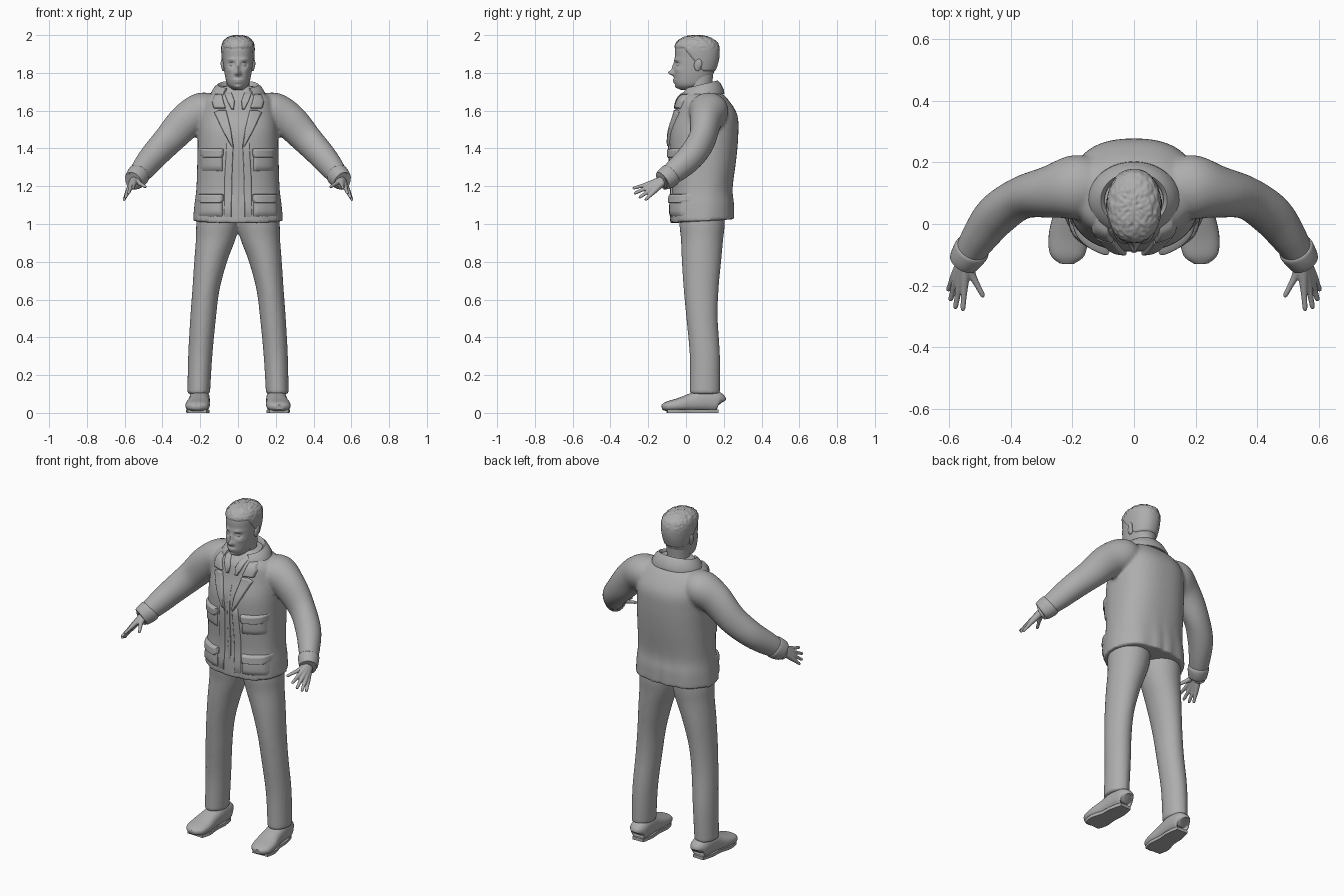
import bpy, bmesh, math
from mathutils import Vector, noise
from mathutils.bvhtree import BVHTree

if "Cube" in bpy.data.objects:
    bpy.data.objects.remove(bpy.data.objects["Cube"])

grey = bpy.data.materials.new("plain grey")
grey.use_nodes = True
grey.diffuse_color = (0.42, 0.42, 0.42, 1)
grey.node_tree.nodes["Principled BSDF"].inputs["Base Color"].default_value = grey.diffuse_color
SIDES = (("left", 1), ("right", -1))


def finish(bm, name, voxel=0, smooth=0, angle=60):
    """Turn a bmesh into a smooth shaded object, optionally fused by a remesh."""
    bmesh.ops.recalc_face_normals(bm, faces=bm.faces)
    mesh = bpy.data.meshes.new(name)
    bm.to_mesh(mesh)
    bm.free()
    ob = bpy.data.objects.new(name, mesh)
    bpy.context.collection.objects.link(ob)
    mesh.materials.append(grey)
    bpy.ops.object.select_all(action='DESELECT')
    ob.select_set(True)
    bpy.context.view_layer.objects.active = ob
    bpy.ops.object.shade_smooth_by_angle(angle=math.radians(angle))
    if voxel:
        mod = ob.modifiers.new("fuse", 'REMESH')
        mod.mode, mod.voxel_size, mod.use_smooth_shade = 'VOXEL', voxel, True
    if smooth:
        mod = ob.modifiers.new("soften", 'SMOOTH')
        mod.factor, mod.iterations = 0.5, smooth
    return ob


def spline(rows, steps):
    """Catmull-Rom interpolation of rows of numbers."""
    out = []
    for i in range(len(rows) - 1):
        a, b, c, d = (rows[max(0, min(len(rows) - 1, i + k))] for k in (-1, 0, 1, 2))
        for j in range(steps):
            t = j / steps
            out.append([q + t / 2 * (r - p + t * (2*p - 5*q + 4*r - s + t * (3*(q - r) + s - p)))
                        for p, q, r, s in zip(a, b, c, d)])
    return out + [list(rows[-1])]


def sweep(bm, rings, side=1, level=False, n=32, steps=5, power=2.0):
    """Loft rings of (x, y, z, half width, half depth), level or along the path."""
    rows = spline(rings, steps)
    centres = [Vector(r[:3]) for r in rows]
    loops, verts = [], []
    for i, r in enumerate(rows):
        u, v = Vector((1, 0, 0)), Vector((0, 1, 0))
        if not level:
            t = (centres[min(i + 1, len(rows) - 1)] - centres[max(i - 1, 0)]).normalized()
            u = t.cross(Vector((0, 0, 1))).normalized()
            v = u.cross(t)
        loop = []
        for k in range(n):
            a = math.tau * k / n
            c, s = (math.copysign(abs(f(a)) ** (2 / power), f(a)) for f in (math.cos, math.sin))
            p = centres[i] + u * c * r[3] + v * s * r[4]
            loop.append(bm.verts.new((p.x * side, p.y, p.z)))
        loops.append(loop)
        verts += loop
    for p, q in zip(loops, loops[1:]):
        for k in range(n):
            bm.faces.new((p[k], p[k-1], q[k-1], q[k]))
    bm.faces.new(loops[0])
    bm.faces.new(loops[-1][::-1])
    return verts


def ball(bm, centre, size):
    made = bmesh.ops.create_uvsphere(bm, u_segments=20, v_segments=12, radius=1)["verts"]
    for v in made:
        v.co = Vector([c + s * k for c, s, k in zip(centre, size, v.co)])


# Trousers: both legs and the seat fused together
bm = bmesh.new()
for _, s in SIDES:
    sweep(bm, [(.10, .085, 1.12, .11, .12), (.108, .085, 1.0, .113, .12), (.118, .085, .92, .105, .112),
               (.145, .082, .8, .087, .104), (.17, .08, .65, .072, .092), (.185, .085, .5, .068, .083),
               (.2, .1, .3, .064, .08), (.208, .1, .1, .06, .08)], s, True)
finish(bm, "trousers", .009, 4)

# Shoes and soles
for label, s in SIDES:
    bm = bmesh.new()
    sweep(bm, [(.2, .183, .05, .025, .03), (.2, .17, .058, .048, .052), (.203, .1, .066, .054, .06),
               (.207, .03, .055, .056, .049), (.213, -.04, .042, .064, .036),
               (.217, -.1, .034, .056, .026), (.218, -.128, .03, .024, .013)], s, power=2.4)
    finish(bm, label + "_shoe")
    bm = bmesh.new()
    sweep(bm, [(.2, .17, 0, .035, .035), (.203, .1, 0, .05, .09), (.207, .03, 0, .05, .1),
               (.213, -.04, 0, .062, .1), (.216, -.1, 0, .05, .06)], s)
    for v in bm.verts:
        v.co.z = .018 if v.co.z > 0 else 0
    finish(bm, label + "_sole", angle=40)

# Jacket: body with loose hem folds, plus sleeves
bm = bmesh.new()
body = sweep(bm, [(0, .085, 1.015, .237, .168), (0, .085, 1.1, .23, .168), (0, .085, 1.19, .22, .162),
                  (0, .09, 1.35, .215, .177), (0, .095, 1.48, .212, .182), (0, .105, 1.58, .205, .166),
                  (0, .09, 1.66, .18, .132), (0, .085, 1.70, .125, .095), (0, .085, 1.73, .085, .075)],
             level=True, n=72, power=2.4)
for v in body:
    fold = max(0, 1 - (v.co.z - 1.0) / .24)
    a = math.atan2(v.co.y - .085, v.co.x)
    back = .4 + .6 * max(0, math.sin(a))
    k = 1 + .022 * fold * back * math.sin(11 * a + math.cos(3 * a))
    v.co.x, v.co.y = v.co.x * k, .085 + (v.co.y - .085) * k
    v.co.z += .012 * fold * math.sin(a)
for _, s in SIDES:
    sweep(bm, [(.1, .115, 1.63, .07, .06), (.18, .12, 1.602, .105, .098), (.27, .105, 1.548, .085, .095),
               (.365, .085, 1.448, .07, .083), (.445, .03, 1.362, .07, .074), (.5, -.04, 1.295, .06, .066),
               (.545, -.112, 1.238, .046, .052)], s)
jacket = finish(bm, "jacket", .009, 6)
bpy.context.view_layer.update()
surface = BVHTree.FromObject(jacket, bpy.context.evaluated_depsgraph_get())


def panel(name, rows, side, height, n=14, steps=7):
    """Padded cloth patch following the jacket front; rows are (z, inner x, outer x)."""
    bm = bmesh.new()
    grid = []
    lines = [[p + (q - p) * j / steps for p, q in zip(a, b)] for a, b in zip(rows, rows[1:])
             for j in range(steps)] + [rows[-1]]
    for i, (z, x0, x1) in enumerate(lines):
        line = []
        for k in range(n + 1):
            x = side * (x0 + (x1 - x0) * k / n)
            hit = surface.ray_cast(Vector((x, -1, z)), Vector((0, 1, 0)))[0]
            rim = min(i, len(lines) - 1 - i, k, n - k)
            lift = (-.006, height * .8, height)[min(rim, 2)]
            line.append(bm.verts.new((x, (hit.y if hit else .08) - lift, z)))
        grid.append(line)
    for p, q in zip(grid, grid[1:]):
        for k in range(n):
            bm.faces.new((p[k], p[k + 1], q[k + 1], q[k]))
    finish(bm, name)


# Front edges, lapels, shirt collar, pockets and their flaps
for label, s in SIDES:
    panel(label + "_front_edge", [(1.02, .034, .075), (1.25, .03, .072), (1.44, .022, .06)], s, .008)
    panel(label + "_lapel", [(1.40, .022, .03), (1.5, .036, .085), (1.59, .058, .128), (1.605, .062, .1)], s, .014)
    panel(label + "_upper_lapel", [(1.61, .062, .13), (1.65, .075, .14), (1.69, .085, .125)], s, .016)
    panel(label + "_shirt_collar", [(1.605, .022, .034), (1.65, .016, .058), (1.70, .035, .075)], s, .012)
    for place, z, x in (("lower", 1.035, .215), ("upper", 1.275, .2)):
        panel(f"{label}_{place}_pocket", [(z, .08, x), (z + .12, .078, x)], s, .014)
        panel(f"{label}_{place}_flap", [(z + .075, .085, x - .012), (z + .09, .074, x + .004),
                                        (z + .125, .074, x + .004)], s, .024)
panel("shirt_placket", [(1.04, -.009, .009), (1.6, -.009, .009)], 1, .004)

# Turned down jacket collar, open at the front
bm = bmesh.new()
arcs = []
for i in range(49):
    a = math.radians(-55 + 290 * i / 48)
    z = 1.678 + .022 * math.sin(a)
    arcs.append([bm.verts.new((.15 * r * math.cos(a), .078 + .125 * r * math.sin(a), z + h))
                 for r, h in ((1, -.01), (.99, .008), (.84, .045), (.72, .06), (.64, .05), (.62, -.01))])
for p, q in zip(arcs, arcs[1:]):
    for k in range(6):
        bm.faces.new((p[k - 1], p[k], q[k], q[k - 1]))
bm.faces.new(arcs[0])
bm.faces.new(arcs[-1][::-1])
finish(bm, "jacket_collar", angle=50)

# Cuffs
for label, s in SIDES:
    bm = bmesh.new()
    sweep(bm, [(.522, -.075, 1.266, .05, .054), (.526, -.082, 1.26, .058, .062), (.542, -.106, 1.242, .055, .06),
               (.553, -.124, 1.229, .049, .053), (.552, -.122, 1.23, .038, .042)], s, steps=3)
    finish(bm, label + "_cuff")

# Hands: every finger runs from the wrist through its knuckle to its tip
fingers = (((.551, -.2, 1.212), (.556, -.283, 1.188)), ((.567, -.2, 1.196), (.581, -.276, 1.16)),
           ((.58, -.19, 1.18), (.597, -.25, 1.138)), ((.586, -.175, 1.167), (.605, -.217, 1.125)),
           ((.525, -.168, 1.218), (.488, -.238, 1.195)))
for label, s in SIDES:
    bm = bmesh.new()
    wrist = Vector((.547, -.105, 1.24))
    for knuckle, tip in fingers:
        k, t = Vector(knuckle), Vector(tip)
        path = ((wrist, .022), (wrist.lerp(k, .5), .018), (k, .013), (k.lerp(t, .5), .0095),
                (k.lerp(t, .9), .008), (t, .003))
        sweep(bm, [(*p, r, r) for p, r in path], s, n=14, steps=4)
    finish(bm, label + "_hand", .0035, 3)

# Head: smooth loft, with the face pushed in and out
skull = [(0, .012, 1.71, .026, .035), (0, .026, 1.735, .054, .08), (0, .037, 1.78, .068, .1),
         (0, .048, 1.83, .076, .11), (0, .056, 1.88, .081, .115), (0, .057, 1.93, .083, .115),
         (0, .057, 1.965, .073, .098), (0, .057, 1.987, .045, .058), (0, .057, 1.994, .008, .01)]
bm = bmesh.new()
sweep(bm, skull, level=True, n=112, steps=9, power=2.2)
features = [((0, -.06, 1.80), (.013, .013), -.026), ((0, -.06, 1.825), (.009, .03), -.012),
            ((0, -.06, 1.762), (.024, .006), -.009), ((0, -.06, 1.75), (.02, .006), -.008),
            ((0, -.05, 1.723), (.02, .012), -.012)]
for _, s in SIDES:
    features += [((s * .034, -.05, 1.846), (.016, .011), .014), ((s * .034, -.05, 1.871), (.022, .008), -.006),
                 ((s * .047, -.04, 1.815), (.016, .014), -.005), ((s * .014, -.06, 1.795), (.006, .006), -.006)]
for v in bm.verts:
    if v.co.y < .02:
        v.co.y += sum(push * math.exp(-((v.co.x - c[0]) / w) ** 2 - ((v.co.z - c[2]) / h) ** 2)
                      for c, (w, h), push in features)
finish(bm, "head")

# Eyes and ears
for label, s in SIDES:
    bm = bmesh.new()
    ball(bm, (s * .033, -.031, 1.846), (.014, .013, .009))
    finish(bm, label + "_eye")
    bm = bmesh.new()
    ball(bm, (s * .077, .062, 1.84), (.012, .02, .032))
    ball(bm, (s * .084, .068, 1.85), (.008, .018, .025))
    finish(bm, label + "_ear", .003, 3)

# Neck
bm = bmesh.new()
sweep(bm, [(0, .075, 1.62, .07, .07), (0, .07, 1.7, .062, .066), (0, .075, 1.8, .062, .07)], level=True)
finish(bm, "neck")

# Short cropped hair, sunk into the head below the hairline
bm = bmesh.new()
sweep(bm, skull[2:], level=True, n=96, steps=9, power=2.2)
for v in bm.verts:
    back = max(0, min(1, (v.co.y + .01) / .1))
    cover = max(-1, min(1, (v.co.z - (1.93 - .12 * back)) / .008))
    rough = .005 * noise.noise(v.co * 90) * max(0, min(1, (v.co.z - 1.9) / .05))
    out = Vector((v.co.x, v.co.y - .057, (v.co.z - 1.9) * .8)).normalized()
    v.co += out * (.0055 * cover + rough)
finish(bm, "hair")
